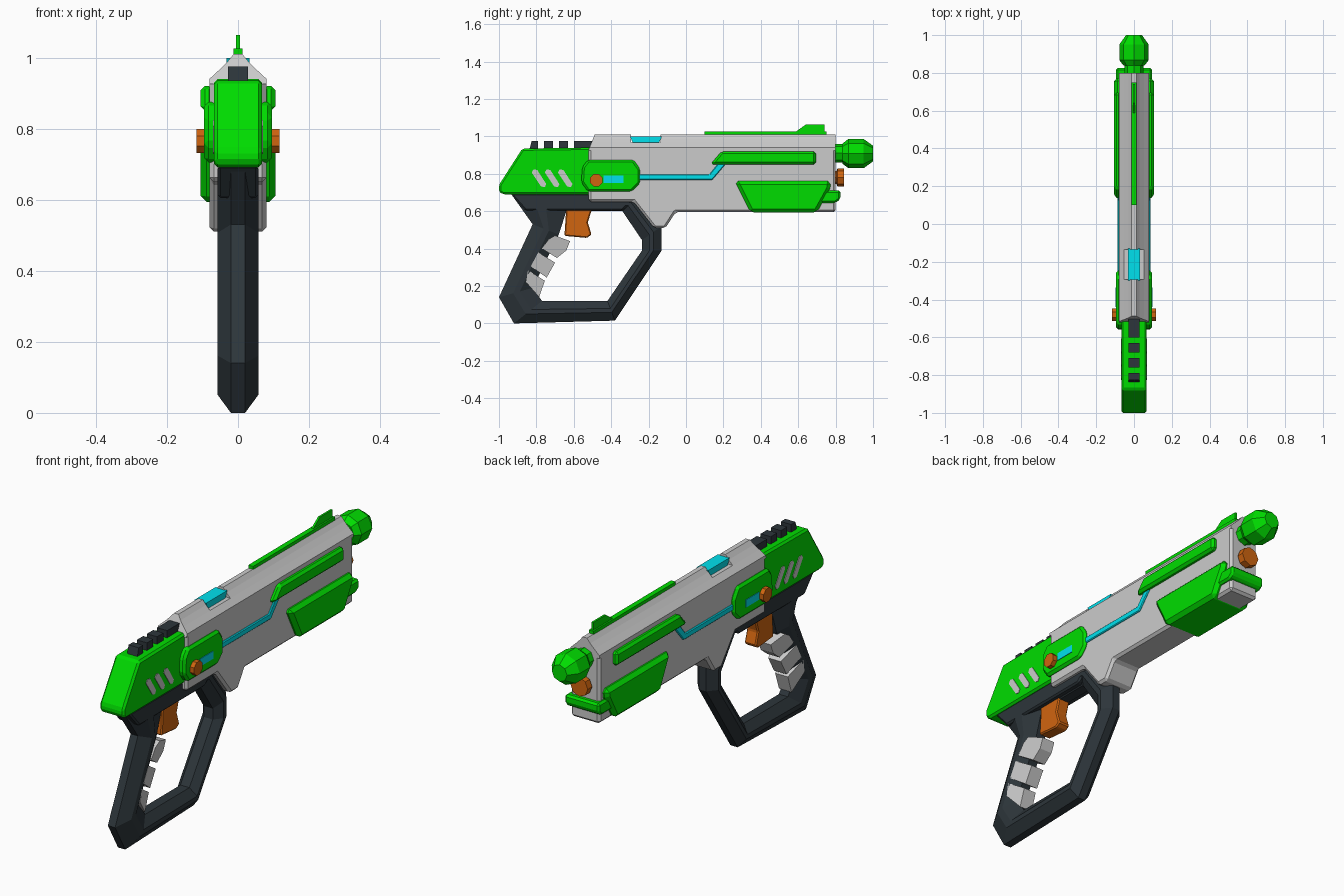
import bpy, bmesh, math

COLOURS = {
    "green": (0.0, 0.72, 0.0, 1), "dark": (0.026, 0.036, 0.043, 1),
    "orange": (0.63, 0.13, 0.005, 1), "cyan": (0.0, 0.75, 0.85, 1),
}
MATS = {}
for key, col in COLOURS.items():
    MATS[key] = bpy.data.materials.new(key)
    MATS[key].diffuse_color = col


def finish(name, bm, colour=None, bevel=0, mirror=False):
    bmesh.ops.recalc_face_normals(bm, faces=bm.faces)
    me = bpy.data.meshes.new(name)
    bm.to_mesh(me)
    bm.free()
    ob = bpy.data.objects.new(name, me)
    bpy.context.collection.objects.link(ob)
    if colour:
        me.materials.append(MATS[colour])
    if bevel:
        mod = ob.modifiers.new("chamfer", "BEVEL")
        mod.width, mod.segments = bevel, 1
        mod.limit_method, mod.angle_limit = "ANGLE", math.radians(25)
    if mirror:
        ob.modifiers.new("mirror", "MIRROR").use_clip = False
    return ob


def loft(rings, closed=False):
    """Bridge equal-length rings of points; cap the ends unless closed."""
    bm = bmesh.new()
    vs = [[bm.verts.new(p) for p in r] for r in rings]
    n, m = len(vs), len(vs[0])
    for i in range(n if closed else n - 1):
        a, b = vs[i], vs[(i + 1) % n]
        for j in range(m):
            k = (j + 1) % m
            bm.faces.new((a[j], a[k], b[k], b[j]))
    if not closed:
        bm.faces.new(vs[0])
        bm.faces.new(vs[-1])
    return bm


def slab(name, pts, x1, colour=None, bevel=0, x0=None):
    """Side profile (y, z) across the whole width, or a mirrored pair from x0 to x1."""
    start = -x1 if x0 is None else x0
    bm = loft([[(x, y, z) for y, z in pts] for x in (start, x1)])
    return finish(name, bm, colour, bevel, x0 is not None)


def rect(y0, y1, z0, z1):
    return [(y0, z0), (y1, z0), (y1, z1), (y0, z1)]


def lathe(name, profile, zc, colour, sides=8):
    """Turn (y, radius) pairs about a line parallel to y."""
    angs = [2 * math.pi * i / sides for i in range(sides)]
    finish(name, loft([[(r * math.cos(a), y, zc + r * math.sin(a)) for a in angs]
                       for y, r in profile]), colour)


def roof(name, half, y0, y1, slant=0):
    sec = half + [(-x, z) for x, z in reversed(half) if x > 0]
    finish(name, loft([[(x, y0 + slant * (z - 0.93), z) for x, z in sec],
                       [(x, y1, z) for x, z in sec]]))


# Main grey body and its ridged roof, with a gap for the top window
slab("body", [(-0.52, 0.65), (-0.28, 0.65), (-0.17, 0.51), (-0.11, 0.51), (-0.055, 0.595),
              (0.80, 0.595), (0.80, 0.94), (-0.52, 0.94)], 0.08, None, 0.012)
ridge = [(0.08, 0.925), (0.08, 0.94), (0.052, 0.966), (0.03, 0.988), (0.012, 1.01)]
roof("roof_rear", ridge, -0.52, -0.295, 0.4)
roof("roof_gap", ridge[:3], -0.30, -0.13)
roof("roof_front", ridge, -0.135, 0.80)
slab("top_window", [(-0.298, 0.998), (-0.13, 0.998), (-0.15, 0.955), (-0.28, 0.955)], 0.032, "cyan")

# Top rail with sight fin
slab("top_rail", rect(0.10, 0.75, 0.995, 1.025), 0.013, "green")
slab("sight_fin", [(0.58, 1.02), (0.64, 1.063), (0.74, 1.063), (0.74, 1.02)], 0.005, "green")

# Rear shell, its slanted vents and the teeth on top
slab("rear_shell", [(-0.98, 0.69), (-1.0, 0.705), (-1.0, 0.74), (-0.875, 0.935),
                    (-0.50, 0.94), (-0.50, 0.69)], 0.067, "green", 0.01)
for i in range(3):
    y = -0.785 + 0.07 * i
    slab(f"vent_{i + 1}", [(y - 0.04, 0.807), (y - 0.03, 0.824), (y - 0.01, 0.82), (y + 0.038, 0.745),
                           (y + 0.03, 0.728), (y + 0.01, 0.732)], 0.070, None, 0, 0.055)
for i, (a, b) in enumerate([(-0.84, -0.79), (-0.76, -0.71), (-0.68, -0.63), (-0.60, -0.50)]):
    lean = 0.015 if i == 0 else 0
    slab(f"tooth_{i + 1}", [(a, 0.92), (b, 0.92), (b, 0.975), (a + lean, 0.975)], 0.028, "dark")

# Side panels, buttons and cyan lights
slab("side_panel", [(-0.56, 0.755), (-0.525, 0.705), (-0.29, 0.705), (-0.245, 0.75), (-0.245, 0.825),
                    (-0.28, 0.875), (-0.525, 0.875), (-0.555, 0.835)], 0.095, "green", 0.012, 0.05)
button = [(-0.48 + 0.036 * math.cos(a), 0.765 + 0.036 * math.sin(a))
          for a in [math.pi / 8 + math.pi / 4 * i for i in range(8)]]
slab("button", button, 0.117, "orange", 0, 0.07)
slab("panel_light", rect(-0.44, -0.335, 0.752, 0.79), 0.098, "cyan", 0, 0.08)
slab("light_strip", [(-0.26, 0.767), (0.14, 0.767), (0.215, 0.855), (0.18, 0.865), (0.125, 0.797),
                     (-0.26, 0.797)], 0.087, "cyan", 0.004, 0.07)

# Upper side strips and lower fore-end
slab("side_strip", [(0.13, 0.85), (0.695, 0.85), (0.695, 0.92), (0.19, 0.92)],
     0.105, "green", 0.012, 0.07)
slab("fore_end", [(0.26, 0.762), (0.775, 0.762), (0.77, 0.72), (0.70, 0.593), (0.345, 0.593)],
     0.106, "green", 0.018)
slab("fore_end_tip", [(0.70, 0.645), (0.80, 0.645), (0.826, 0.665), (0.826, 0.71), (0.70, 0.71)],
     0.095, "green", 0.01)

# Muzzle knob and the small nozzle beneath it
lathe("muzzle_neck", [(0.78, 0.05), (0.86, 0.05)], 0.91, "green")
lathe("muzzle_knob", [(0.838, 0.055), (0.868, 0.078), (0.95, 0.078), (1.0, 0.042)], 0.908, "green")
lathe("lower_nozzle", [(0.78, 0.035), (0.805, 0.035), (0.81, 0.048), (0.845, 0.048)], 0.78, "orange")

# Closed-loop grip frame: faceted section swept through outer/inner point pairs
pairs = [((-0.92, 0.0), (-0.77, 0.12)), ((-0.38, 0.015), (-0.42, 0.12)),
         ((-0.13, 0.39), (-0.235, 0.39)), ((-0.13, 0.52), (-0.235, 0.445)),
         ((-0.26, 0.68), (-0.34, 0.60)), ((-0.93, 0.685), (-0.64, 0.60)),
         ((-0.82, 0.53), (-0.68, 0.475)), ((-1.0, 0.14), (-0.82, 0.19))]
section = [(0, 0.02), (0.42, 0.057), (0.62, 0.057), (1, 0.025)]
section += [(t, -x) for t, x in reversed(section)]
finish("grip_frame", loft([[(x, o[0] + t * (n[0] - o[0]), o[1] + t * (n[1] - o[1]))
                            for t, x in section] for o, n in pairs], closed=True), "dark")
slab("grip_mount", [(-0.94, 0.695), (-0.86, 0.605), (-0.34, 0.605), (-0.28, 0.66), (-0.28, 0.695)],
     0.057, "dark", 0.008)

# Grip pads
pads = [[(-0.735, 0.45), (-0.70, 0.47), (-0.62, 0.44), (-0.64, 0.39), (-0.69, 0.35), (-0.77, 0.40)],
        [(-0.79, 0.38), (-0.70, 0.325), (-0.745, 0.245), (-0.83, 0.305)],
        [(-0.845, 0.285), (-0.755, 0.228), (-0.785, 0.14), (-0.855, 0.22)]]
for i, p in enumerate(pads):
    # section narrows toward the front finger edge
    ob = slab(f"grip_pad_{i + 1}", p, 0.058)
    for v in ob.data.vertices:
        if v.co.y - 0.53 * v.co.z > -0.905:
            v.co.x *= 0.6

# Trigger
slab("trigger", [(-0.64, 0.62), (-0.50, 0.62), (-0.525, 0.54), (-0.505, 0.475), (-0.53, 0.457),
                 (-0.65, 0.468)], 0.032, "orange", 0.006)
